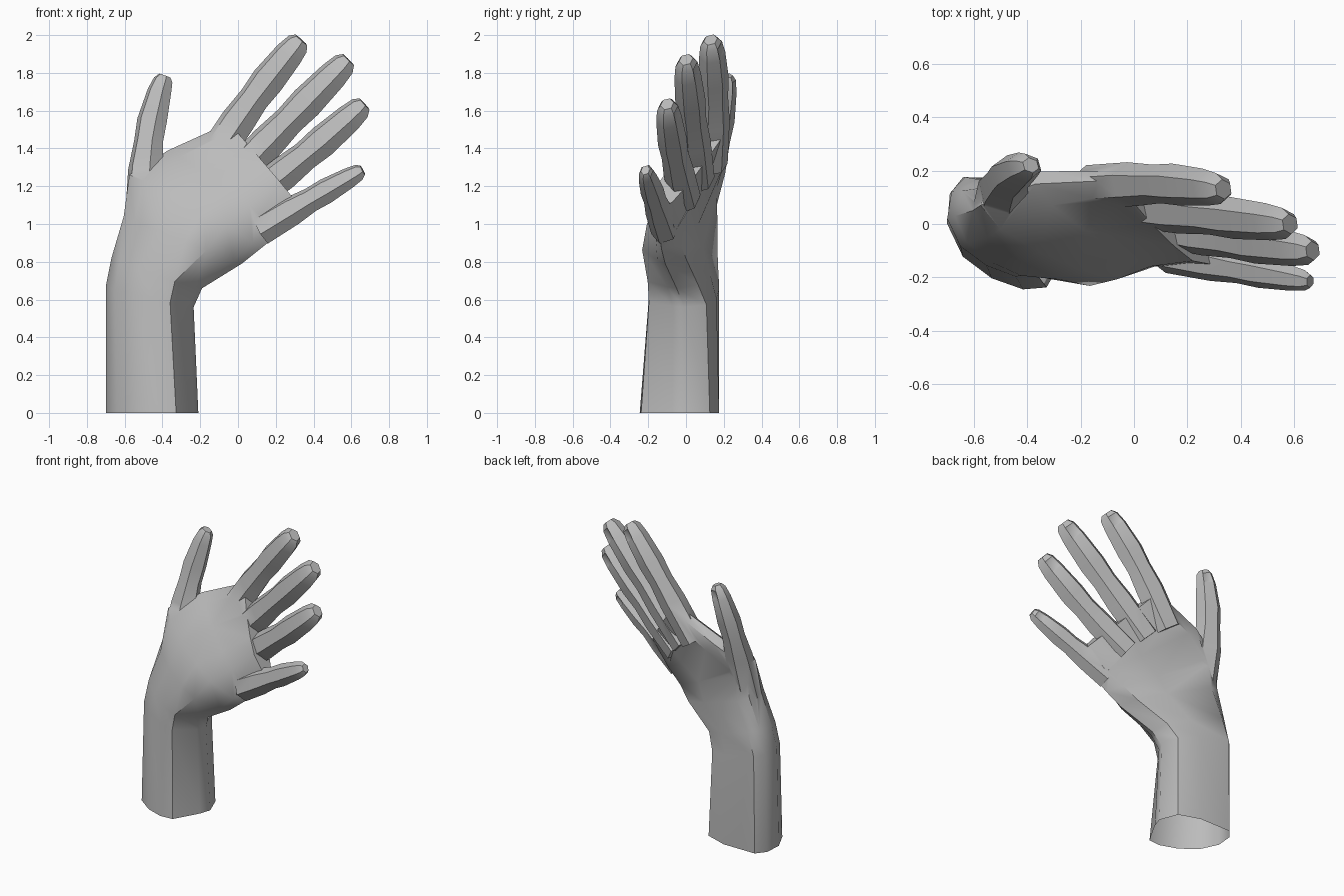
import bpy, bmesh, math
from mathutils import Vector

cube = bpy.data.objects.get("Cube")
if cube:
    bpy.data.objects.remove(cube)

skin = bpy.data.materials.new("plain_grey")
skin.use_nodes = True
tone = (0.5, 0.5, 0.5, 1)
skin.diffuse_color = tone
skin.node_tree.nodes["Principled BSDF"].inputs["Base Color"].default_value = tone


def tangents(points):
    last = len(points) - 1
    return [(points[min(i + 1, last)] - points[max(i - 1, 0)]).normalized()
            for i in range(last + 1)]


def loft(name, rings, nail=False):
    """Closed skin over a list of rings, with an optional nail inset near the tip."""
    bm = bmesh.new()
    loops = [[bm.verts.new(p) for p in ring] for ring in rings]
    bands = []
    for a, b in zip(loops, loops[1:]):
        n = len(a)
        bands.append([bm.faces.new((a[i], a[(i + 1) % n], b[(i + 1) % n], b[i]))
                      for i in range(n)])
    bm.faces.new(loops[0])
    bm.faces.new(loops[-1])
    bmesh.ops.recalc_face_normals(bm, faces=bm.faces)
    if nail:
        bm.normal_update()
        back = max(bands[-2], key=lambda f: f.normal.y)
        bmesh.ops.inset_individual(bm, faces=[back], thickness=0.012, depth=-0.005)
    mesh = bpy.data.meshes.new(name)
    bm.to_mesh(mesh)
    bm.free()
    mesh.materials.append(skin)
    obj = bpy.data.objects.new(name, mesh)
    bpy.context.collection.objects.link(obj)
    return obj


# Forearm and palm: little-finger edge, thumb edge, palm depth, back depth
sections = [
    ((-.21, 0, 0), (-.7, 0, 0), .245, .175),
    ((-.235, -.01, .56), (-.7, .02, .67), .2, .16),
    ((-.19, -.05, .66), (-.67, .03, .82), .18, .15),
    ((.02, -.11, .79), (-.605, .05, 1.04), .17, .14),
    ((.12, -.13, .87), (-.575, .07, 1.26), .135, .12),
    ((.22, -.14, .95), (-.37, .15, 1.39), .1, .09),
    ((.33, -.15, 1.09), (-.05, .165, 1.535), .075, .07),
]
# Shared outline: place across the hand, height towards palm (+) or back (-)
outline = [(0, 0), (.05, .3), (.24, .97), (.42, 1), (.66, .83), (.88, .5),
           (1, 0), (.98, -.65), (.88, -1), (.4, -1), (.1, -.72)]
edges = [(Vector(little), Vector(thumb)) for little, thumb, _, _ in sections]
axes = tangents([(little + thumb) / 2 for little, thumb in edges])
axes[0] = Vector((0, 0, 1))
rings = []
for (little, thumb), axis, (_, _, palm, back) in zip(edges, axes, sections):
    out = axis.cross(thumb - little).normalized()
    rings.append([little.lerp(thumb, t) + out * h * (palm if h > 0 else back)
                  for t, h in outline])
hand = loft("hand", rings)

# Thickness along every digit: swollen joints and a blunt tip
joints = [(0, 1), (.3, 1.02), (.48, .9), (.63, .98), (.86, .86), (.96, .72), (1, .46)]


def digit(name, base, bend, tip, width, taper=0, roll=math.radians(20), sides=6):
    """Six-sided digit along a gentle arc, rolled a little about its length."""
    base, bend, tip = Vector(base), Vector(bend), Vector(tip)
    points = [base.lerp(bend, t).lerp(bend.lerp(tip, t), t) for t, _ in joints]
    angles = [math.tau * i / sides for i in range(sides)]
    rings = []
    for centre, axis, (t, swell) in zip(points, tangents(points), joints):
        size = width * swell * (1 - taper * t)
        flat = axis.cross(Vector((0, 1, 0))).normalized()
        deep = flat.cross(axis).normalized()
        across = flat * math.cos(roll) + deep * math.sin(roll)
        depth = deep * math.cos(roll) - flat * math.sin(roll)
        rings.append([centre + (across * math.cos(a) + depth * .83 * math.sin(a)) * size
                      for a in angles])
    return loft(name, rings, nail=True)


digits = [
    digit("index_finger", (-.16, .14, 1.31), (.1, .165, 1.71), (.335, .13, 1.975), .095),
    digit("middle_finger", (-.04, .07, 1.23), (.29, .03, 1.57), (.585, 0, 1.87), .096),
    digit("ring_finger", (.06, 0, 1.13), (.37, -.07, 1.36), (.67, -.1, 1.635), .092),
    digit("little_finger", (.12, -.11, .97), (.4, -.17, 1.14), (.66, -.215, 1.285), .088, .28),
    digit("thumb", (-.5, .05, 1.02), (-.5, .2, 1.5), (-.387, .22, 1.785), .105, .3),
]

# Merge the digits into the hand
bpy.context.view_layer.objects.active = hand
for part in digits:
    merge = hand.modifiers.new("merge", 'BOOLEAN')
    merge.operation = 'UNION'
    merge.solver = 'EXACT'
    merge.object = part
    bpy.ops.object.modifier_apply(modifier=merge.name)
    bpy.data.objects.remove(part)

# Leave the forearm open at the bottom
bm = bmesh.new()
bm.from_mesh(hand.data)
base = [f for f in bm.faces if f.normal.z < -.9 and f.calc_center_median().z < .01]
bmesh.ops.delete(bm, geom=base, context='FACES')
bm.to_mesh(hand.data)
bm.free()

bpy.ops.object.select_all(action='DESELECT')
hand.select_set(True)
bpy.ops.object.shade_smooth_by_angle(angle=math.radians(42))
